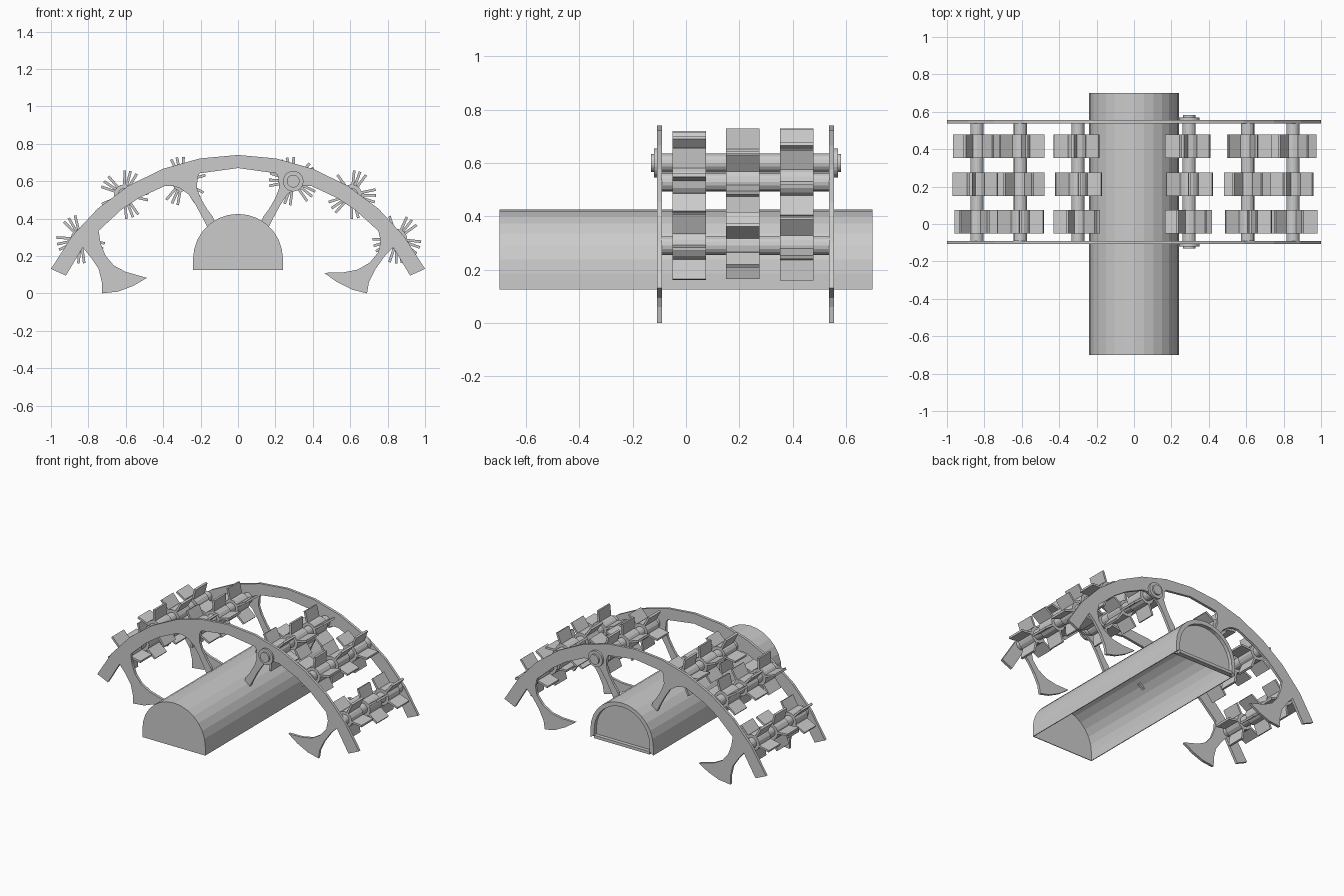
import bpy, bmesh, math
from mathutils import Matrix

if "Cube" in bpy.data.objects:
    bpy.data.objects.remove(bpy.data.objects["Cube"])


def finish(bm, name):
    bmesh.ops.recalc_face_normals(bm, faces=bm.faces)
    me = bpy.data.meshes.new(name)
    bm.to_mesh(me)
    bm.free()
    ob = bpy.data.objects.new(name, me)
    bpy.context.collection.objects.link(ob)
    return ob


def prism(name, pts, y0, y1):
    """Extrude an (x, z) outline between two y values."""
    bm = bmesh.new()
    a = [bm.verts.new((x, y0, z)) for x, z in pts]
    b = [bm.verts.new((x, y1, z)) for x, z in pts]
    bm.faces.new(a)
    bm.faces.new(b[::-1])
    n = len(pts)
    for i in range(n):
        j = (i + 1) % n
        bm.faces.new((a[i], a[j], b[j], b[i]))
    return finish(bm, name)


def add_cyl(bm, x, z, r, y0, y1, n=16):
    m = Matrix.Translation((x, (y0 + y1) / 2, z)) @ Matrix.Rotation(math.pi / 2, 4, 'X')
    bmesh.ops.create_cone(bm, cap_ends=True, segments=n, radius1=r, radius2=r,
                          depth=y1 - y0, matrix=m)


def arc(r, a0, a1, n, cz=-0.385):
    """Arc points; angles in degrees from the vertical, positive to +x."""
    return [(r * math.sin(math.radians(a0 + (a1 - a0) * i / n)),
             cz + r * math.cos(math.radians(a0 + (a1 - a0) * i / n))) for i in range(n + 1)]


def mirror(pts):
    return [(-x, z) for x, z in reversed(pts)]


# Arched side plates with two feet and two inner struts
foot_r = [(.83, .245), (.785, .20), (.735, .13), (.70, .06), (.69, 0), (.61, .02), (.53, .06),
          (.46, .11), (.56, .112), (.64, .127), (.705, .165), (.75, .22), (.763, .28), (.75, .335)]
foot_l = [(.745, .335), (.735, .27), (.71, .205), (.665, .15), (.60, .115), (.487, .083),
          (.56, .04), (.64, .01), (.727, 0), (.728, .06), (.745, .13), (.785, .19), (.83, .245)]
foot_l = [(-x, z) for x, z in foot_l]
strut = [(.39, .575), (.35, .575), (.31, .562), (.265, .53), (.225, .47), (.19, .405), (.16, .345),
         (.12, .37), (.135, .41), (.165, .45), (.20, .51), (.219, .56), (.217, .62), (.205, .642)]
inner = arc(1.04, 43.5, 24, 3)[1:-1]
outline = (arc(1.125, -62.7, 62.7, 12) + [(.92, .095)] + foot_r + inner + strut + [(0, .67)]
           + mirror(strut) + mirror(inner) + foot_l + [(-.92, .095)])
prism("front_arch_plate", outline, -.108, -.09)
prism("back_arch_plate", outline, .537, .555)


# Half-round trough: thin shell open underneath, closed front, rimmed recess at the back
def hood(r, z0=.125):
    return [(-r, z0)] + arc(r, -90, 90, 14, .185) + [(r, z0)]


prism("trough_shell", hood(.24) + hood(.235)[::-1], -.695, .665)
prism("trough_front_cap", hood(.24), -.70, -.695)
prism("trough_back_panel", hood(.24), .665, .675)
rim_inner = [(-.212, .145)] + arc(.212, -90, 90, 14, .185) + [(.212, .145)]
prism("trough_back_rim", hood(.24) + rim_inner[::-1], .675, .70)
prism("trough_back_sill", [(-.212, .125), (.212, .125), (.212, .145), (-.212, .145)], .675, .70)

# Paddle rollers: a shaft with three hubs of five flat blades
BLADES = 5
rollers = {"left_upper": (-.30, .60, 30), "left_middle": (-.608, .528, 75),
           "left_lower": (-.84, .29, 48), "right_upper": (.295, .60, 105),
           "right_middle": (.608, .528, 70), "right_lower": (.85, .29, 52)}
for label, (x, z, base) in rollers.items():
    bm = bmesh.new()
    add_cyl(bm, x, z, .035, -.092, .539)
    finish(bm, label + "_shaft")
    bm = bmesh.new()
    for y, offset in ((.013, 14), (.213, -16), (.415, 0)):
        add_cyl(bm, x, z, .055, y - .063, y + .063)
        for b in range(BLADES):
            ang = math.radians(-(base + offset + b * 360 / BLADES))
            m = (Matrix.Translation((x, y, z)) @ Matrix.Rotation(ang, 4, 'Y')
                 @ Matrix.Translation((.086, 0, 0))
                 @ Matrix.Diagonal((.088, .126, .014, 1)))
            bmesh.ops.create_cube(bm, size=1, matrix=m)
    finish(bm, label + "_paddles")

# Stepped drive bosses on the right upper roller
for name, ya, yb, yc in (("front_boss", -.107, -.12, -.132), ("back_boss", .554, .57, .582)):
    bm = bmesh.new()
    add_cyl(bm, .295, .60, .055, min(ya, yb), max(ya, yb), 24)
    add_cyl(bm, .295, .60, .034, min(yb, yc), max(yb, yc), 24)
    finish(bm, name)
